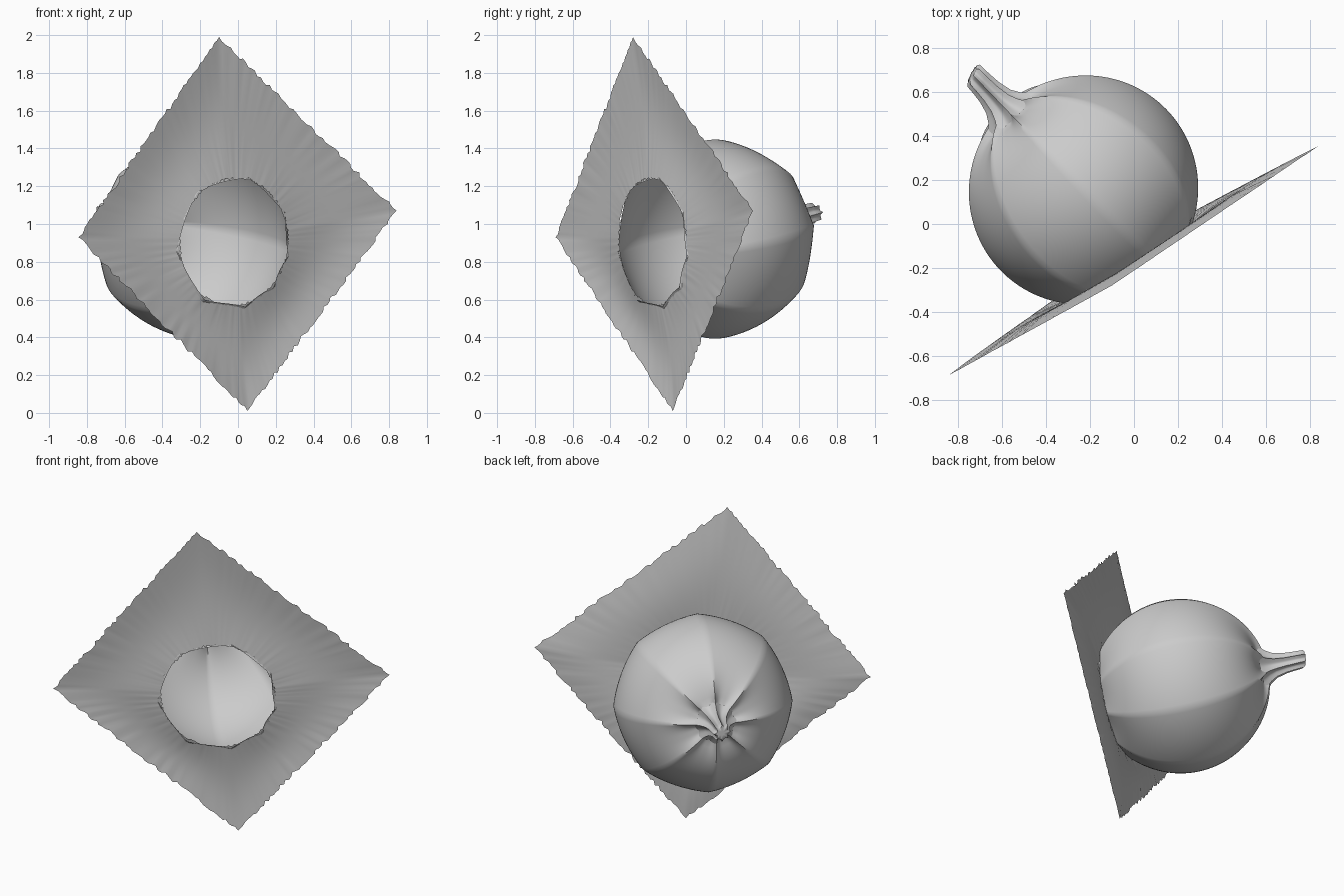
import bpy, bmesh, math, random
from mathutils import Vector

random.seed(4)
cube = bpy.data.objects.get("Cube")
if cube:
    bpy.data.objects.remove(cube)

grey = bpy.data.materials.new("clay grey")
grey.use_nodes = True
grey.diffuse_color = (0.6, 0.6, 0.6, 1)
grey.node_tree.nodes["Principled BSDF"].inputs["Base Color"].default_value = (0.6, 0.6, 0.6, 1)

# Shared layout: gourd centre, stem axis frame, sheet plane
CENTRE = Vector((-0.23, 0.155, 0.92))
AXIS = Vector((-0.505, 0.525, 0.14)).normalized()
SIDE = AXIS.cross(Vector((0, 0, 1))).normalized()
UP = SIDE.cross(AXIS)
NORMAL = Vector((-0.526, 0.849, 0.041)).normalized()
HOLE = Vector((-0.02, -0.177, 0.905))
RADIUS, HOLE_R, RIBS, SEGS = 0.527, 0.336, 8, 128


def finish(name, bm, angle):
    bmesh.ops.recalc_face_normals(bm, faces=bm.faces)
    mesh = bpy.data.meshes.new(name)
    bm.to_mesh(mesh)
    bm.free()
    mesh.materials.append(grey)
    obj = bpy.data.objects.new(name, mesh)
    bpy.context.collection.objects.link(obj)
    bpy.ops.object.select_all(action='DESELECT')
    obj.select_set(True)
    bpy.context.view_layer.objects.active = obj
    bpy.ops.object.shade_smooth_by_angle(angle=math.radians(angle))
    return obj


def loft(bm, rings):
    """Bridge closed rings of points with quads."""
    rows = [[bm.verts.new(p) for p in ring] for ring in rings]
    n = len(rows[0])
    for a, b in zip(rows, rows[1:]):
        for i in range(n):
            j = (i + 1) % n
            bm.faces.new((a[i], a[j], b[j], b[i]))
    return rows


def around(angle):
    return SIDE * math.cos(angle) + UP * math.sin(angle)


def rib(angle):
    """1 on a rib, 0 midway between ribs."""
    t = (angle * RIBS / math.tau) % 1
    return abs(2 * t - 1)


# Ribbed gourd shell, open where it meets the sheet
def shell_point(lat, angle):
    near_stem = math.exp(-(lat / 0.4) ** 2)
    dent = (0.03 + 0.05 * near_stem) * (1 - rib(angle) ** (2 + 2 * near_stem))
    r = RADIUS * (1 - dent * min(1, math.sin(lat) * 4))
    return CENTRE + (AXIS * math.cos(lat) + around(angle) * math.sin(lat)) * r


bm = bmesh.new()
angles = [math.tau * i / SEGS for i in range(SEGS)]
loft(bm, [[shell_point(math.pi * k / 60, a) for a in angles] for k in range(1, 60)])
bmesh.ops.bisect_plane(bm, geom=bm.verts[:] + bm.edges[:] + bm.faces[:],
                       plane_co=HOLE, plane_no=NORMAL, clear_inner=True)
finish("gourd_shell", bm, 50)

# Fluted stem with a flared foot and a slanted tip
profile = [(0.47, 0.15), (0.5, 0.12), (0.53, 0.092), (0.57, 0.07), (0.63, 0.057),
           (0.69, 0.052), (0.735, 0.05), (0.745, 0.04), (0.745, 0.015)]


def stem_point(dist, radius, angle):
    r = radius * (0.8 + 0.3 * rib(angle) ** 2)
    slant = 0.35 * r * math.cos(angle) * max(0, (dist - 0.6) / 0.145)
    return CENTRE + AXIS * (dist + slant) + around(angle) * r


bm = bmesh.new()
rows = loft(bm, [[stem_point(d, r, a) for a in angles[::2]] for d, r in profile])
bm.faces.new(rows[-1])
finish("stem", bm, 60)

# Thin ragged sheet with a round hole
corners = [Vector(c) for c in ((-0.1, -0.28, 1.99), (0.84, 0.355, 1.07),
                               (0.05, -0.07, 0.01), (-0.845, -0.69, 0.93))]
PER_SIDE, STEPS = 60, 14
outer, inner = [], []
for k, start in enumerate(corners):
    end = corners[(k + 1) % 4]
    for i in range(PER_SIDE):
        p = start.lerp(end, i / PER_SIDE)
        ray = p - HOLE
        jitter = 0 if i == 0 else random.uniform(-0.012, 0.01)
        outer.append(p + ray.normalized() * jitter)
        inner.append(HOLE + ray.normalized() * (HOLE_R + random.uniform(-0.006, 0.006)))


def sheet_point(a, b, t):
    bulge = 0.02 * math.sin(math.pi * t)
    return a.lerp(b, t) + NORMAL * bulge


bm = bmesh.new()
loft(bm, [[sheet_point(a, b, s / STEPS) for a, b in zip(inner, outer)]
          for s in range(STEPS + 1)])
finish("ragged_sheet", bm, 60)
